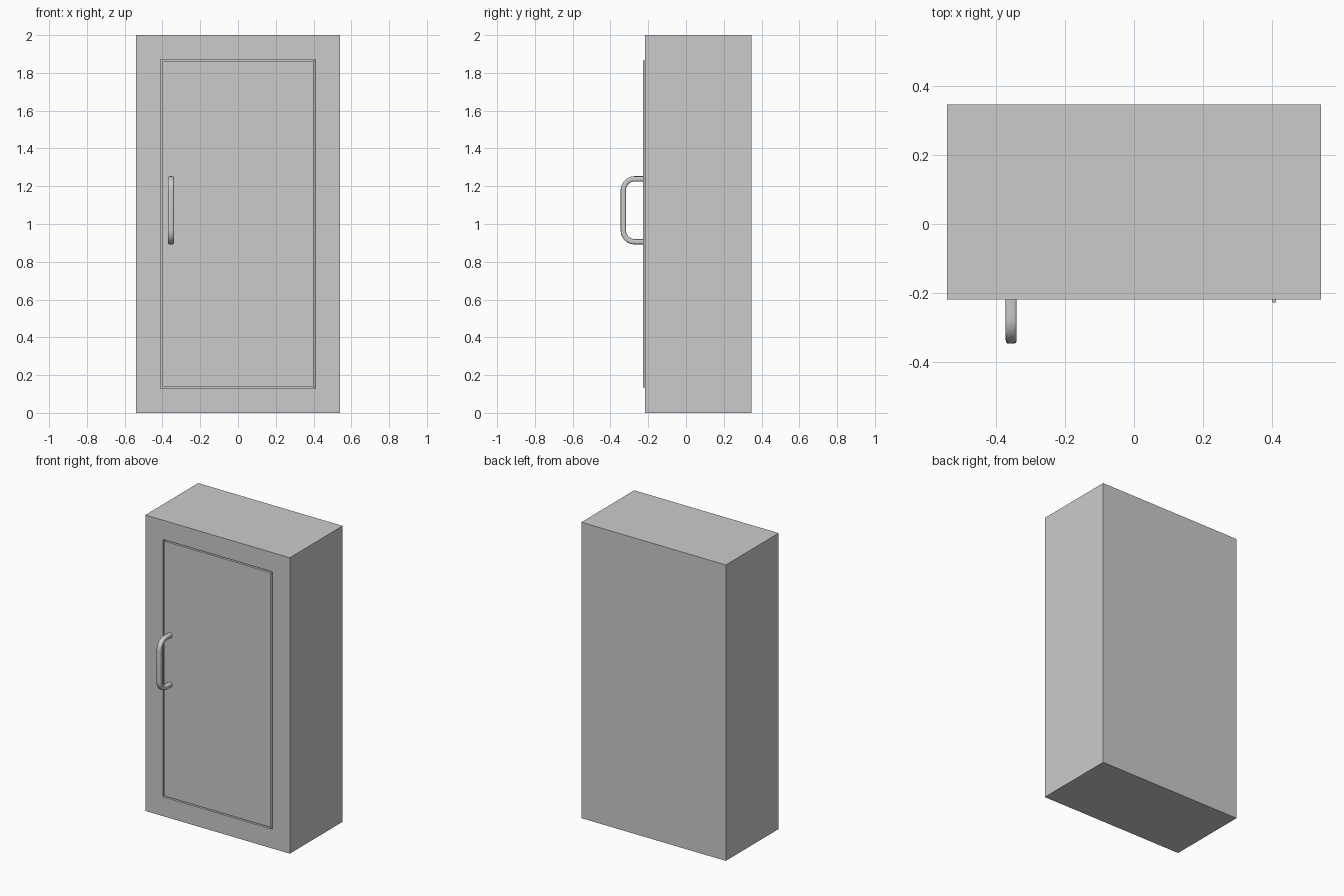
import bpy
import bmesh
from math import sin, cos, pi, radians, copysign
from mathutils import Vector, Matrix

old = bpy.data.objects.get("Cube")
if old:
    bpy.data.objects.remove(old)

WIDTH, HEIGHT = 1.08, 2.0
FRONT, BACK = -0.218, 0.346
FRAME, GAP, RECESS = 0.13, 0.009, 0.03

grey = bpy.data.materials.new("plain grey")
grey.use_nodes = True
grey.diffuse_color = (0.6, 0.6, 0.6, 1)
grey.node_tree.nodes["Principled BSDF"].inputs["Base Color"].default_value = (0.6, 0.6, 0.6, 1)


def finish(bm, name, smooth=False):
    bmesh.ops.recalc_face_normals(bm, faces=bm.faces)
    mesh = bpy.data.meshes.new(name)
    bm.to_mesh(mesh)
    bm.free()
    mesh.materials.append(grey)
    obj = bpy.data.objects.new(name, mesh)
    bpy.context.collection.objects.link(obj)
    if smooth:
        bpy.ops.object.select_all(action='DESELECT')
        obj.select_set(True)
        bpy.context.view_layer.objects.active = obj
        bpy.ops.object.shade_smooth_by_angle(angle=radians(40))
    return obj


def box(low, high):
    low, high = Vector(low), Vector(high)
    bm = bmesh.new()
    place = Matrix.Translation((low + high) / 2) @ Matrix.Diagonal((*(high - low), 1))
    bmesh.ops.create_cube(bm, size=1, matrix=place)
    return bm


# Cabinet body with a shallow door recess in the front
bm = box((-WIDTH / 2, FRONT, 0), (WIDTH / 2, BACK, HEIGHT))
bm.normal_update()
front = min(bm.faces, key=lambda f: f.calc_center_median().y)
bmesh.ops.inset_region(bm, faces=[front], thickness=FRAME, use_even_offset=True)
pushed = bmesh.ops.extrude_face_region(bm, geom=[front])["geom"]
bmesh.ops.translate(bm, vec=(0, RECESS, 0),
                    verts=[v for v in pushed if isinstance(v, bmesh.types.BMVert)])
if front.is_valid:
    bmesh.ops.delete(bm, geom=[front], context='FACES_ONLY')
finish(bm, "cabinet_body")

# Flush door, leaving a thin gap all round
edge = FRAME + GAP
finish(box((-WIDTH / 2 + edge, FRONT, edge),
           (WIDTH / 2 - edge, FRONT + RECESS, HEIGHT - edge)), "door")

# Hinge rod along the door's left edge
bm = bmesh.new()
bmesh.ops.create_cone(bm, cap_ends=True, segments=16, radius1=0.006, radius2=0.006,
                      depth=HEIGHT - 2 * FRAME - 0.01,
                      matrix=Matrix.Translation((0.405, FRONT - 0.004, HEIGHT / 2)))
finish(bm, "hinge_rod", smooth=True)

# Handle: rounded rectangular section swept along a bracket path
HANDLE_X, LOW, HIGH, REACH = -0.355, 0.892, 1.253, -0.346
HALF_W, HALF_T, BEND = 0.016, 0.014, 0.06
path = [(FRONT + 0.004, HIGH - HALF_T, pi / 2)]
for centre_z, start in ((HIGH - HALF_T - BEND, pi / 2), (LOW + HALF_T + BEND, pi)):
    for i in range(9):
        a = start + i * pi / 16
        path.append((REACH + HALF_T + BEND + BEND * cos(a), centre_z + BEND * sin(a), a))
path.append((FRONT + 0.004, LOW + HALF_T, 3 * pi / 2))


def rounded(value):
    return copysign(abs(value) ** 0.5, value)


bm = bmesh.new()
rings = []
for y, z, a in path:
    ring = []
    for k in range(16):
        t = 2 * pi * k / 16
        out = HALF_T * rounded(sin(t))
        ring.append(bm.verts.new((HANDLE_X + HALF_W * rounded(cos(t)),
                                  y + out * cos(a), z + out * sin(a))))
    rings.append(ring)
for r1, r2 in zip(rings, rings[1:]):
    for k in range(16):
        n = (k + 1) % 16
        bm.faces.new((r1[k], r1[n], r2[n], r2[k]))
bm.faces.new(rings[0])
bm.faces.new(rings[-1])
finish(bm, "door_handle", smooth=True)
